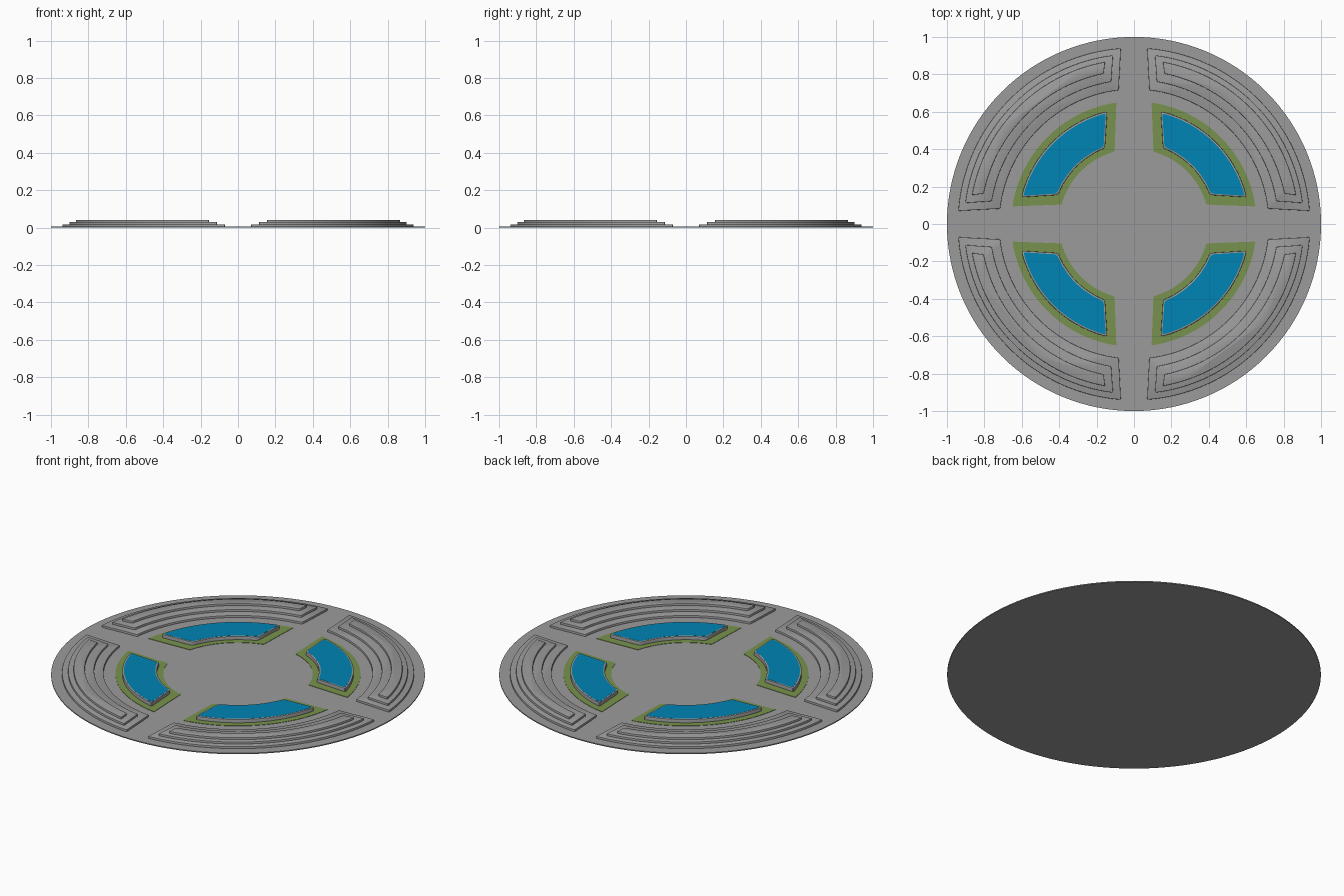
import bpy, bmesh, math

if "Cube" in bpy.data.objects:
    bpy.data.objects.remove(bpy.data.objects["Cube"])

def material(name, rgb):
    m = bpy.data.materials.new(name)
    m.diffuse_color = (*rgb, 1)
    m.use_nodes = True
    m.node_tree.nodes["Principled BSDF"].inputs["Base Color"].default_value = m.diffuse_color
    return m

stone = material("dark_stone", (0.33, 0.33, 0.33))
green = material("grass", (0.19, 0.29, 0.075))
blue = material("water", (0.0, 0.23, 0.46))

def sector(r_in, r_out, gap_in, gap_out, n=32):
    """Quarter-ring outline, its ends set back from the x and y axes."""
    pts = []
    for r, g, flip in ((r_out, gap_out, False), (r_in, gap_in, True)):
        a = math.asin(g / r)
        arc = [a + (math.pi / 2 - 2 * a) * i / n for i in range(n + 1)]
        pts += [(r * math.cos(t), r * math.sin(t)) for t in (arc[::-1] if flip else arc)]
    return pts

def slab(name, pts, z0, z1, quarter=0, bevel=0.0, corner=0.0, mat=stone):
    """Solid slab with rounded corners and upper rim, turned into one of four quadrants."""
    bm = bmesh.new()
    c, s = round(math.cos(quarter * math.pi / 2)), round(math.sin(quarter * math.pi / 2))
    base = bm.faces.new([bm.verts.new((c * x - s * y, s * x + c * y, z0)) for x, y in pts])
    top = bmesh.ops.extrude_face_region(bm, geom=[base], use_keep_orig=True)["geom"]
    verts = [v for v in top if isinstance(v, bmesh.types.BMVert)]
    bmesh.ops.translate(bm, verts=verts, vec=(0, 0, z1 - z0))
    bmesh.ops.recalc_face_normals(bm, faces=bm.faces)
    if corner:
        posts = [e for e in bm.edges if abs(e.verts[0].co.z - e.verts[1].co.z) > 1e-4
                 and e.calc_face_angle(0) > 0.6]
        bmesh.ops.bevel(bm, geom=posts, offset=corner, segments=3, profile=0.5,
                        affect='EDGES', clamp_overlap=True)
    if bevel:
        rim = [e for e in bm.edges if all(v.co.z > z1 - 1e-5 for v in e.verts)]
        bmesh.ops.bevel(bm, geom=rim, offset=bevel, segments=2, profile=0.5, affect='EDGES')
    me = bpy.data.meshes.new(name)
    bm.to_mesh(me)
    bm.free()
    ob = bpy.data.objects.new(name, me)
    bpy.context.collection.objects.link(ob)
    me.materials.append(mat)
    bpy.context.view_layer.objects.active = ob
    ob.select_set(True)
    bpy.ops.object.shade_smooth_by_angle(angle=math.radians(30))
    ob.select_set(False)

# Round paved base
FLOOR = 0.006
circle = [(math.cos(math.tau * i / 128), math.sin(math.tau * i / 128)) for i in range(128)]
slab("plaza_base", circle, 0, FLOOR)

# Seating tiers: inner radius, outer radius, end setbacks
tiers = [(0.72, 0.942, 0.082, 0.07), (0.77, 0.909, 0.122, 0.112), (0.82, 0.88, 0.162, 0.155)]
RISE = 0.012

for q in range(4):
    for i, t in enumerate(tiers):
        z = FLOOR + i * RISE
        slab(f"seating_tier_{i + 1}_{q + 1}", sector(*t), z, z + RISE, q, 0.003, 0.006)
    # Planted border, raised pool kerb and water surface
    slab(f"grass_border_{q + 1}", sector(0.4, 0.656, 0.104, 0.094), FLOOR, 0.008, q, mat=green)
    slab(f"pool_kerb_{q + 1}", sector(0.434, 0.619, 0.155, 0.143, 24), FLOOR, 0.028, q, 0.003, 0.014)
    slab(f"pool_water_{q + 1}", sector(0.443, 0.61, 0.163, 0.151, 24), 0.026, 0.0285, q, 0, 0.012, blue)
